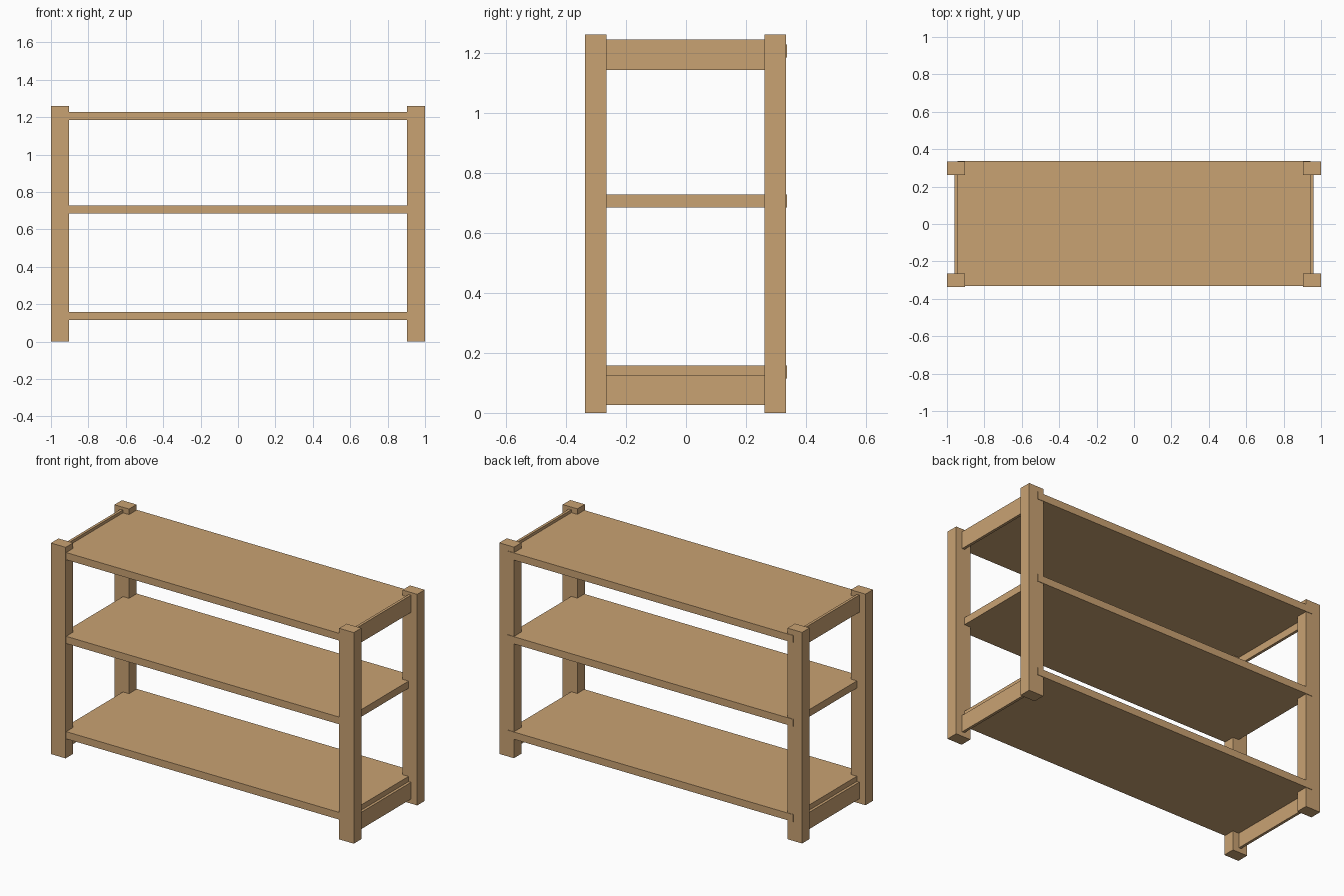
import bpy

if "Cube" in bpy.data.objects:
    bpy.data.objects.remove(bpy.data.objects["Cube"])

# Single wood colour
wood = bpy.data.materials.new("light wood")
wood.diffuse_color = (0.584, 0.361, 0.171, 1.0)
wood.use_nodes = True
wood.node_tree.nodes["Principled BSDF"].inputs["Base Color"].default_value = wood.diffuse_color


def box(name, x, y, z):
    """Axis-aligned box from (min, max) ranges."""
    ranges = (x, y, z)
    bpy.ops.mesh.primitive_cube_add(size=1, location=[(a + b) / 2 for a, b in ranges])
    ob = bpy.context.object
    ob.name = name
    ob.scale = [b - a for a, b in ranges]
    bpy.ops.object.transform_apply(location=False, rotation=False, scale=True)
    ob.data.materials.append(wood)
    return ob


def side_range(side, inner, outer):
    return tuple(sorted((side * inner, side * outer)))


for side, label in ((-1, "left"), (1, "right")):
    # Corner posts
    x = side_range(side, 0.903, 1.0)
    box(f"{label}_front_post", x, (-0.336, -0.265), (0, 1.26))
    box(f"{label}_back_post", x, (0.262, 0.333), (0, 1.26))
    # End rails at the bottom and top
    x = side_range(side, 0.943, 0.959)
    box(f"{label}_bottom_rail", x, (-0.268, 0.265), (0.027, 0.127))
    box(f"{label}_top_rail", x, (-0.268, 0.265), (1.141, 1.244))

# Shelves, standing very slightly proud of the back posts
for label, z in (("bottom", 0.115), ("middle", 0.684), ("top", 1.184)):
    box(f"{label}_shelf", (-0.943, 0.943), (-0.331, 0.336), (z, z + 0.043))
